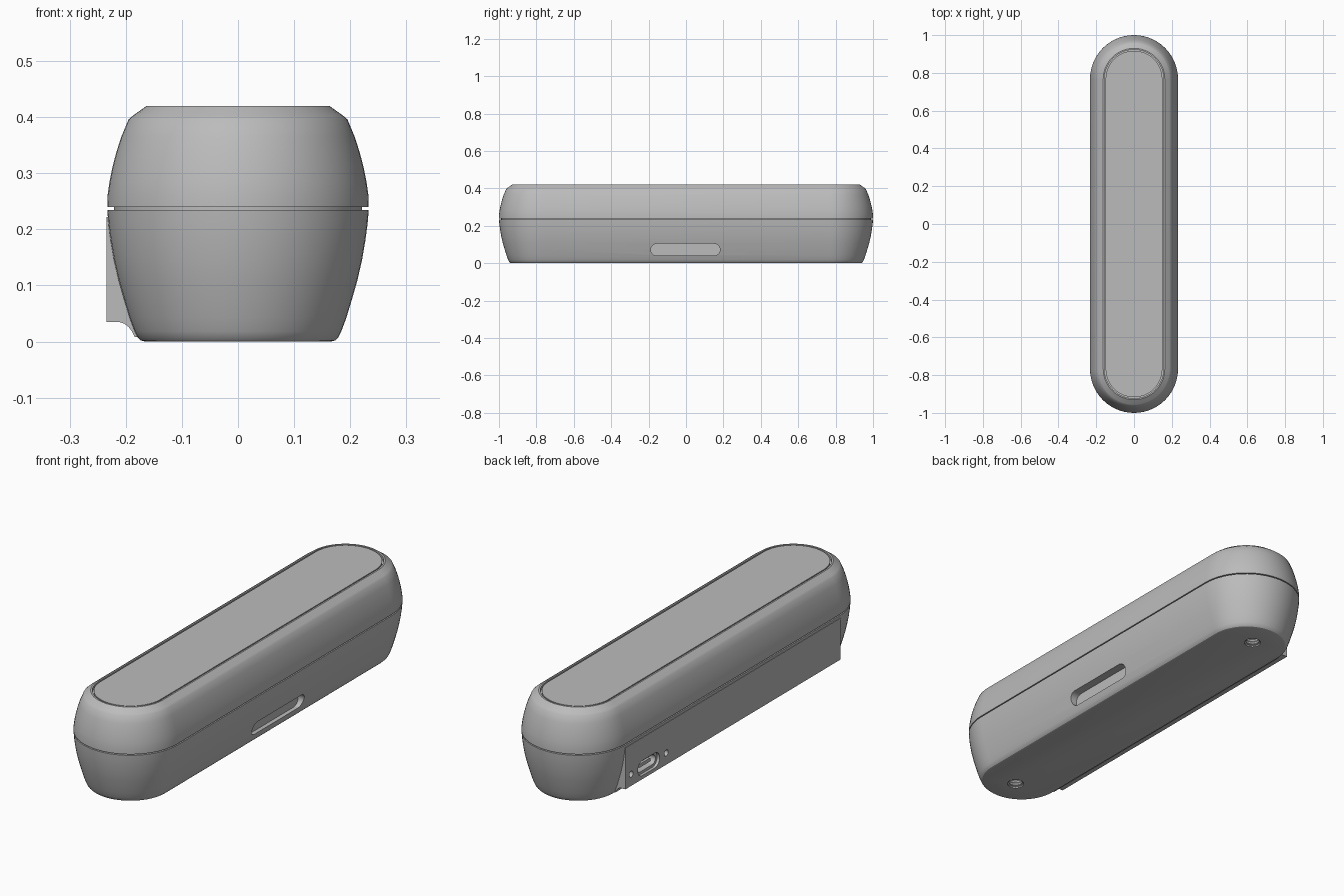
import bpy, bmesh, math
from mathutils import Matrix

if "Cube" in bpy.data.objects:
    bpy.data.objects.remove(bpy.data.objects["Cube"])

HALF = 0.767   # half length of the straight sides
SEG = 28       # segments per rounded end

grey = bpy.data.materials.new("plain grey")
grey.use_nodes = True
COLOUR = (0.5, 0.5, 0.5, 1)
grey.diffuse_color = COLOUR
grey.node_tree.nodes["Principled BSDF"].inputs["Base Color"].default_value = COLOUR


def finish(name, bm):
    bmesh.ops.recalc_face_normals(bm, faces=bm.faces)
    mesh = bpy.data.meshes.new(name)
    bm.to_mesh(mesh)
    bm.free()
    ob = bpy.data.objects.new(name, mesh)
    bpy.context.collection.objects.link(ob)
    mesh.materials.append(grey)
    return ob


def pill(name, profile, half=HALF, seg=SEG, matrix=Matrix()):
    """Loft capsule outlines through (radius, height) pairs and cap both ends."""
    bm = bmesh.new()
    rings = []
    for r, z in profile:
        ring = []
        for side in (1, -1):
            for i in range(seg + 1):
                a = math.pi * i / seg
                ring.append(bm.verts.new((side * r * math.cos(a),
                                          side * (half + r * math.sin(a)), z)))
        rings.append(ring)
    for low, high in zip(rings, rings[1:]):
        n = len(low)
        for i in range(n):
            j = (i + 1) % n
            bm.faces.new((low[i], low[j], high[j], high[i]))
    bm.faces.new(rings[0])
    bm.faces.new(rings[-1])
    if half == 0:
        bmesh.ops.remove_doubles(bm, verts=bm.verts, dist=1e-5)
    bm.transform(matrix)
    return finish(name, bm)


def into_side(side, y, z):
    """Local z points outward from the chosen long side, local y stays along the body."""
    turn = Matrix.Rotation(side * math.pi / 2, 4, 'Y')
    return Matrix.Translation((side * 0.235, y, z)) @ turn


def combine(target, other, operation):
    other.hide_render = True
    mod = target.modifiers.new(operation.lower(), 'BOOLEAN')
    mod.object, mod.operation, mod.solver = other, operation, 'EXACT'
    bpy.context.view_layer.objects.active = target
    bpy.ops.object.modifier_apply(modifier=mod.name)
    bpy.data.objects.remove(other)


def smooth(ob):
    bpy.ops.object.select_all(action='DESELECT')
    ob.select_set(True)
    bpy.context.view_layer.objects.active = ob
    bpy.ops.object.shade_smooth_by_angle(angle=math.radians(28))


# Lower shell, with a narrow neck that leaves the seam gap
lower = pill("lower_shell", [
    (0.166, 0), (0.173, 0.002), (0.179, 0.008), (0.184, 0.018), (0.193, 0.042),
    (0.203, 0.075), (0.213, 0.11), (0.221, 0.145), (0.227, 0.18), (0.231, 0.21),
    (0.233, 0.2345), (0.221, 0.2345), (0.221, 0.25)])

# Flat connector panel that swells out of the back side
bm = bmesh.new()
outline = [(-0.234, 0.222), (-0.234, 0.035), (-0.212, 0.035), (-0.203, 0.032),
           (-0.195, 0.026), (-0.189, 0.018), (-0.184, 0.008), (-0.1, 0.008), (-0.1, 0.222)]
face = bm.faces.new([bm.verts.new((x, -HALF, z)) for x, z in outline])
moved = bmesh.ops.extrude_face_region(bm, geom=[face])["geom"]
bmesh.ops.translate(bm, vec=(0, 2 * HALF, 0),
                    verts=[v for v in moved if isinstance(v, bmesh.types.BMVert)])
combine(lower, finish("panel", bm), 'UNION')

# Finger slot on the other long side
combine(lower, pill("slot_cutter", [(0.032, -0.062), (0.032, 0.05)], 0.153, 12,
                    into_side(1, -0.003, 0.072)), 'DIFFERENCE')

# Countersunk round socket in the panel
combine(lower, pill("socket_cutter", [(0.04, -0.09), (0.04, -0.03), (0.052, -0.03),
                                      (0.052, -0.01), (0.064, 0.002), (0.064, 0.02)],
                    0, 20, into_side(-1, 0, 0.15)), 'DIFFERENCE')

# Cable port recess with a deeper mouth, flanked by two screw holes
combine(lower, pill("port_cutter", [(0.022, -0.07), (0.022, -0.014), (0.034, -0.014),
                                    (0.034, 0.02)], 0.044, 12,
                    into_side(-1, 0.6, 0.085)), 'DIFFERENCE')
for y in (0.475, 0.725):
    combine(lower, pill("screw_cutter", [(0.014, -0.03), (0.014, 0.02)], 0, 10,
                        into_side(-1, y, 0.088)), 'DIFFERENCE')

# Ribbed threaded holes underneath
thread = [(0.036, -0.02), (0.036, 0.006)]
for i in range(4):
    thread += [(0.029, 0.008 + i * 0.012), (0.034, 0.014 + i * 0.012)]
for y in (-0.81, 0.81):
    combine(lower, pill("thread_cutter", thread, 0, 14,
                        Matrix.Translation((0, y, 0))), 'DIFFERENCE')
smooth(lower)

# Tongue inside the cable port
pill("port_tongue", [(0.008, -0.07), (0.008, -0.022)], 0.036, 8, into_side(-1, 0.6, 0.085))

# Upper shell with bevelled rim and a shallow recess for the lid
upper = pill("upper_shell", [
    (0.219, 0.2395), (0.233, 0.2395), (0.2325, 0.26), (0.229, 0.285), (0.224, 0.31),
    (0.217, 0.337), (0.208, 0.365), (0.195, 0.396), (0.188, 0.402), (0.163, 0.42),
    (0.156, 0.42), (0.156, 0.405)])
smooth(upper)

# Lid plate, separated from the rim by a fine groove
lid = pill("lid_plate", [(0.15, 0.4), (0.15, 0.419)])
smooth(lid)
